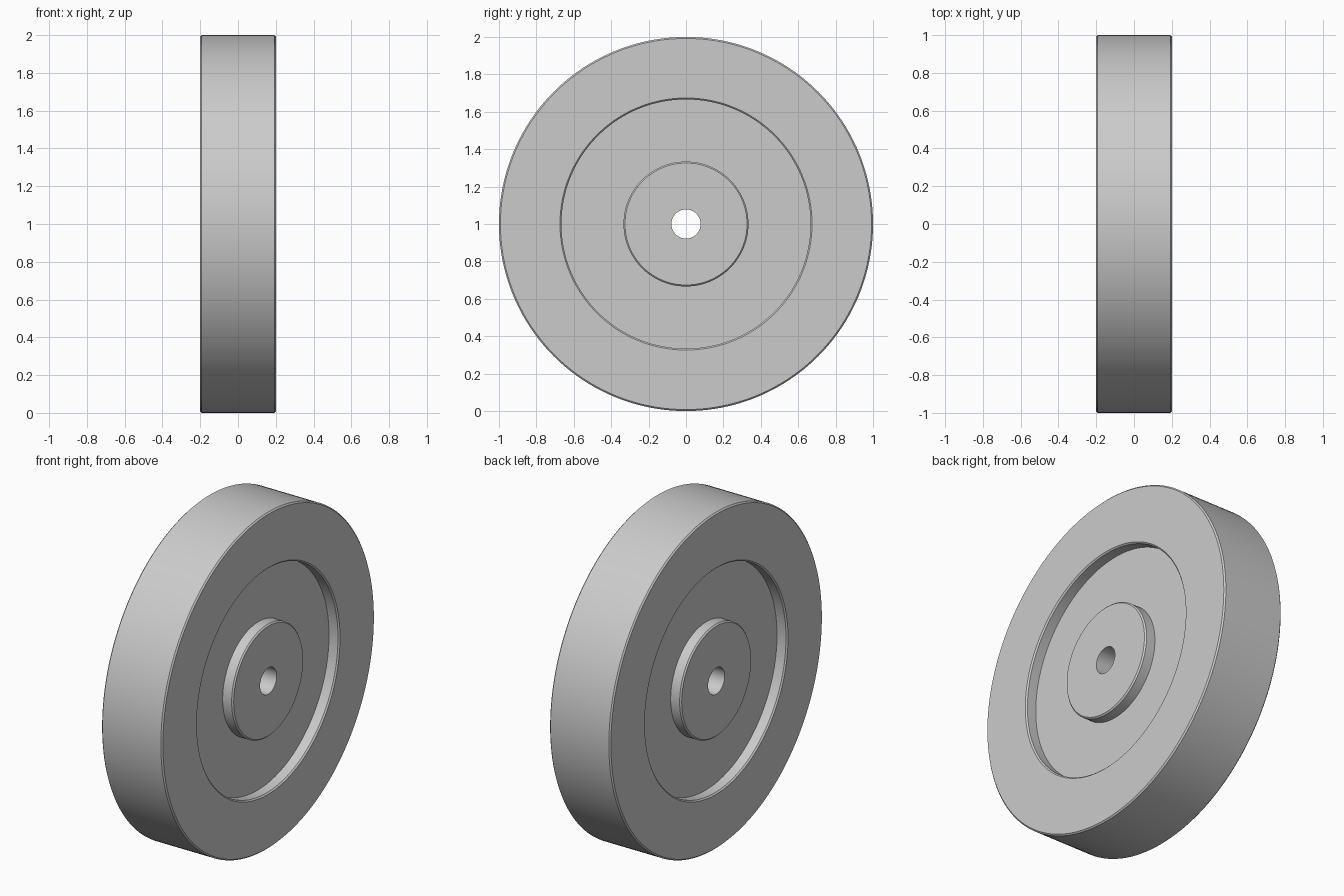
import bpy, bmesh, math
from mathutils import Matrix, Vector

if "Cube" in bpy.data.objects:
    bpy.data.objects.remove(bpy.data.objects["Cube"], do_unlink=True)

HALF, FLOOR, B = 0.2, 0.133, 0.008
HOLE, HUB, RECESS, RIM = 0.078, 0.334, 0.666, 1.0

grey = bpy.data.materials.new("plain grey")
grey.use_nodes = True
colour = (0.6, 0.6, 0.6, 1)
grey.diffuse_color = colour
grey.node_tree.nodes["Principled BSDF"].inputs["Base Color"].default_value = colour

# Half profile (x along the axle, radius): hub, recess, rim with small chamfers
side = [(HALF, HOLE), (HALF, HUB - B), (HALF - B, HUB), (FLOOR, HUB),
        (FLOOR, RECESS), (HALF - B, RECESS), (HALF, RECESS + B),
        (HALF, RIM - B), (HALF - B, RIM)]
profile = side + [(-x, r) for x, r in reversed(side)]

# Spin the closed profile around the axle
bm = bmesh.new()
verts = [bm.verts.new((x, 0, r)) for x, r in profile]
edges = [bm.edges.new((a, b)) for a, b in zip(verts, verts[1:] + verts[:1])]
bmesh.ops.spin(bm, geom=verts + edges, cent=(0, 0, 0), axis=(1, 0, 0),
               angle=math.tau, steps=160, use_merge=True)
bmesh.ops.remove_doubles(bm, verts=bm.verts, dist=1e-4)
bmesh.ops.recalc_face_normals(bm, faces=bm.faces)
bmesh.ops.transform(bm, matrix=Matrix.Translation(Vector((0, 0, RIM))), verts=bm.verts)

mesh = bpy.data.meshes.new("wheel")
bm.to_mesh(mesh)
bm.free()
mesh.materials.append(grey)
wheel = bpy.data.objects.new("wheel", mesh)
bpy.context.collection.objects.link(wheel)

# Smooth round surfaces, sharp rims
bpy.ops.object.select_all(action="DESELECT")
wheel.select_set(True)
bpy.context.view_layer.objects.active = wheel
bpy.ops.object.shade_smooth_by_angle(angle=math.radians(30))
